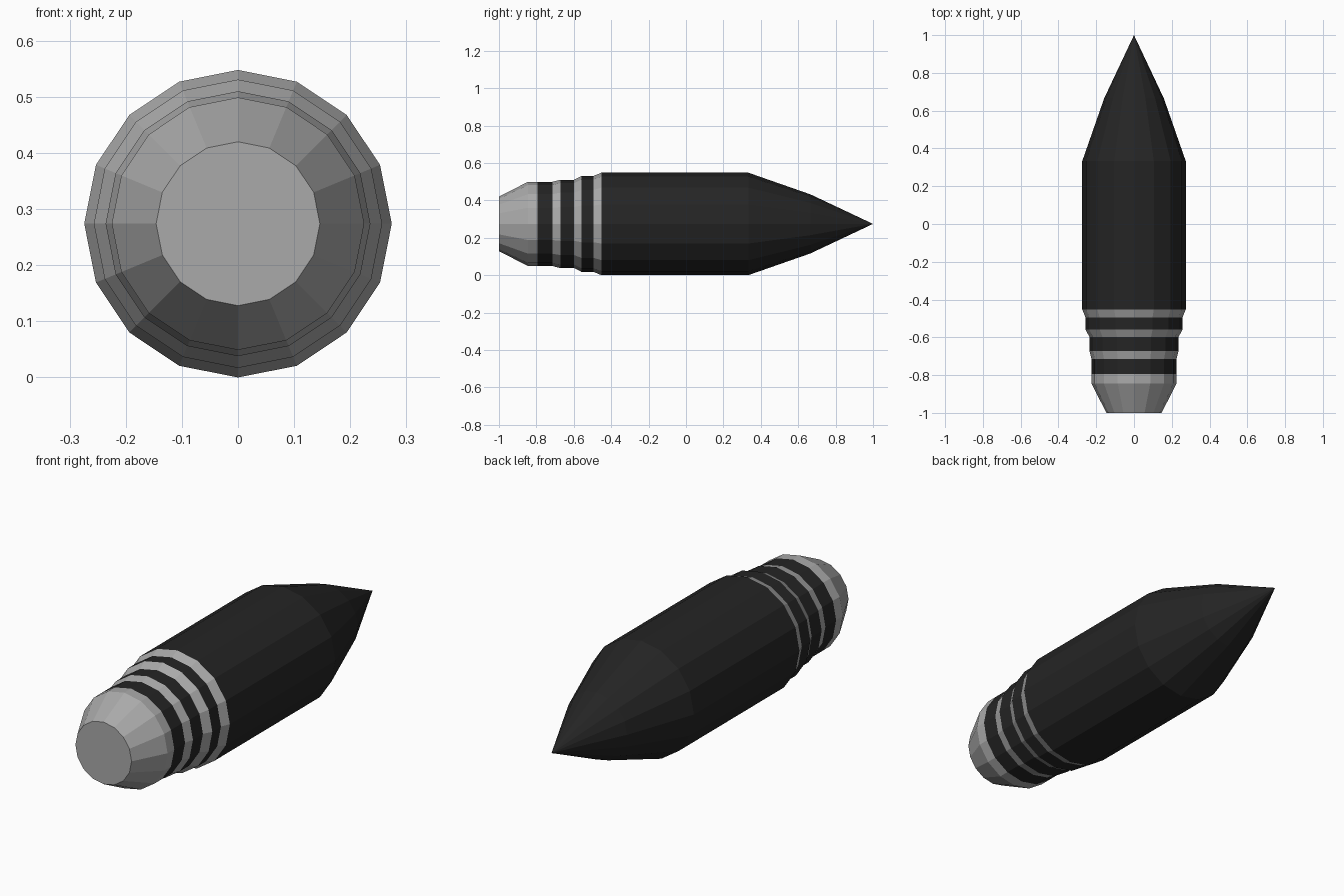
import bpy, bmesh, math

if "Cube" in bpy.data.objects:
    bpy.data.objects.remove(bpy.data.objects["Cube"])

SIDES = 16
AXIS_Z = 0.274


def material(name, value):
    m = bpy.data.materials.new(name)
    m.diffuse_color = (value, value, value, 1)
    m.use_nodes = True
    m.node_tree.nodes["Principled BSDF"].inputs["Base Color"].default_value = m.diffuse_color
    return m


grey = material("light grey metal", 0.40)
dark = material("dark charcoal", 0.018)

# Profile along the long axis: (y, radius, material of the band that follows)
profile = [
    (-1.0, 0.146, 0),     # tapered base
    (-0.845, 0.225, 0),
    (-0.795, 0.225, 1),   # first dark ring
    (-0.715, 0.225, 0),   # flare
    (-0.672, 0.236, 1),   # second dark ring
    (-0.598, 0.236, 0),   # flare
    (-0.558, 0.257, 1),   # third dark ring
    (-0.494, 0.257, 0),   # flare
    (-0.452, 0.274, 1),   # body
    (0.333, 0.274, 1),    # ogive nose
    (0.665, 0.158, 1),
]

bm = bmesh.new()
rings = []
for y, r, _ in profile:
    rings.append([bm.verts.new((r * math.sin(2 * math.pi * i / SIDES), y,
                                AXIS_Z + r * math.cos(2 * math.pi * i / SIDES)))
                  for i in range(SIDES)])

# Flat base cap
bm.faces.new(rings[0]).material_index = 0

# Bands between rings
for k in range(len(rings) - 1):
    a, b = rings[k], rings[k + 1]
    for i in range(SIDES):
        j = (i + 1) % SIDES
        bm.faces.new((a[i], a[j], b[j], b[i])).material_index = profile[k][2]

# Pointed nose
tip = bm.verts.new((0, 1.0, AXIS_Z))
for i in range(SIDES):
    bm.faces.new((rings[-1][i], rings[-1][(i + 1) % SIDES], tip)).material_index = 1

bmesh.ops.recalc_face_normals(bm, faces=bm.faces)
mesh = bpy.data.meshes.new("projectile_body")
bm.to_mesh(mesh)
bm.free()
mesh.materials.append(grey)
mesh.materials.append(dark)
obj = bpy.data.objects.new("projectile_body", mesh)
bpy.context.collection.objects.link(obj)
